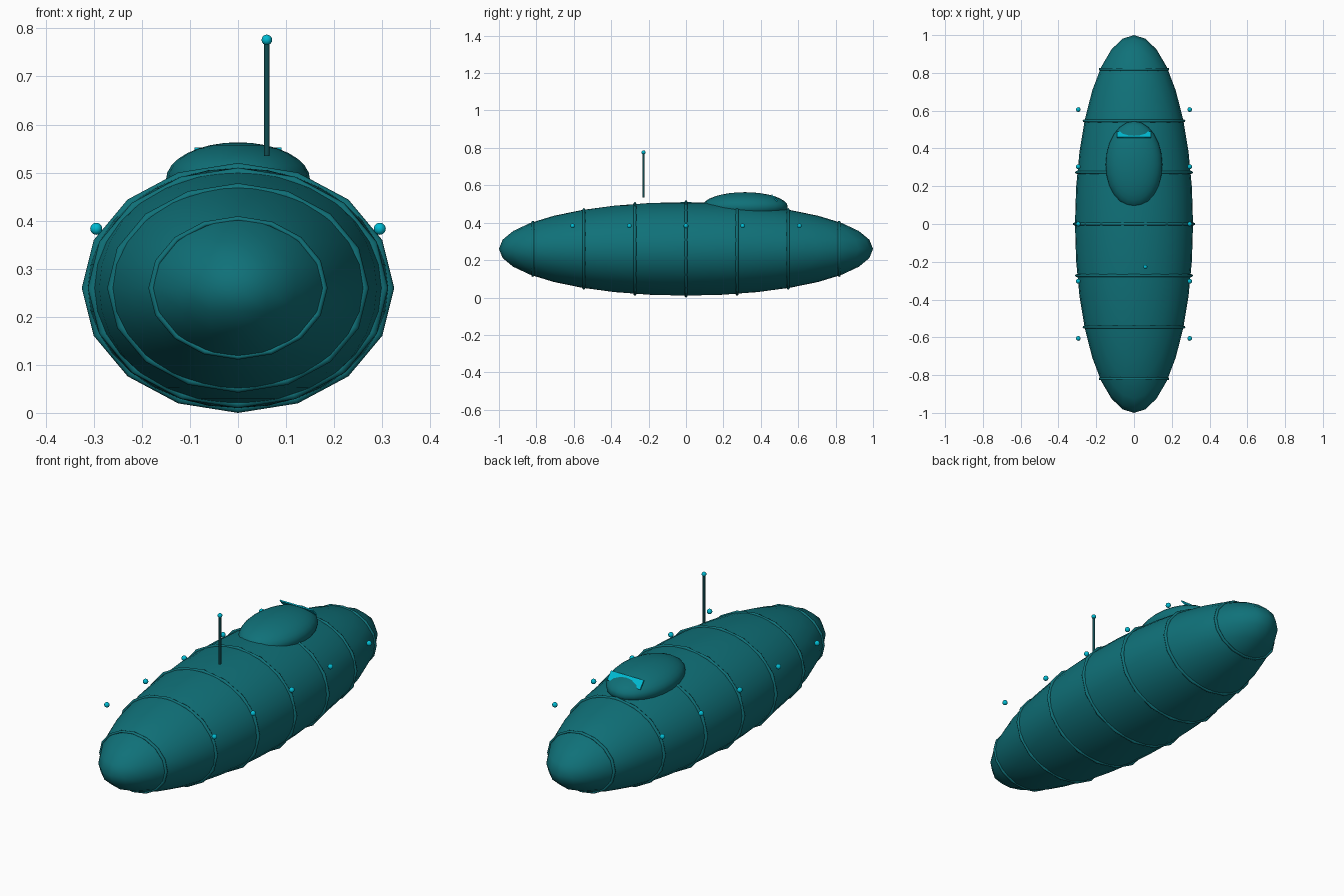
import bpy
import bmesh
import math
from mathutils import Matrix, Vector

cube = bpy.data.objects.get("Cube")
if cube:
    bpy.data.objects.remove(cube, do_unlink=True)


def material(name, color):
    mat = bpy.data.materials.new(name)
    mat.use_nodes = True
    mat.diffuse_color = (*color, 1)
    mat.node_tree.nodes["Principled BSDF"].inputs["Base Color"].default_value = (*color, 1)
    return mat


teal = material("deep teal", (0.005, 0.165, 0.19))
dark = material("dark teal", (0.005, 0.07, 0.08))
cyan = material("bright cyan", (0.0, 0.50, 0.65))


def finish(bm, name, mat, smooth=True):
    bmesh.ops.recalc_face_normals(bm, faces=bm.faces)
    mesh = bpy.data.meshes.new(name)
    bm.to_mesh(mesh)
    bm.free()
    mesh.materials.append(mat)
    for poly in mesh.polygons:
        poly.use_smooth = smooth
    obj = bpy.data.objects.new(name, mesh)
    bpy.context.collection.objects.link(obj)
    return obj


def ellipsoid(name, center, radii, mat, segments, rings):
    bm = bmesh.new()
    bmesh.ops.create_uvsphere(
        bm, u_segments=segments, v_segments=rings, radius=1,
        matrix=Matrix.LocRotScale(Vector(center), None, Vector(radii)))
    return finish(bm, name, mat)


HULL = Vector((0.3125, 1.0, 0.25))
MID = 0.26


def hull_ring(name, y, sides=16, tube=8):
    """Elliptical band following the hull section at y."""
    section = math.sqrt(1 - y * y)
    bm = bmesh.new()
    loops = []
    for i in range(sides):
        a = math.tau * i / sides
        loop = []
        for j in range(tube):
            b = math.tau * j / tube
            r = section * (1 + 0.04 * math.cos(b))
            loop.append(bm.verts.new((HULL.x * r * math.cos(a),
                                      y + 0.008 * math.sin(b),
                                      MID + HULL.z * r * math.sin(a))))
        loops.append(loop)
    for i in range(sides):
        p, q = loops[i], loops[(i + 1) % sides]
        for j in range(tube):
            k = (j + 1) % tube
            bm.faces.new((p[j], p[k], q[k], q[j]))
    return finish(bm, name, teal)


# Hull and its seam rings
ellipsoid("hull", (0, 0, MID), HULL, teal, 32, 16)
for i in range(-3, 4):
    hull_ring(f"hull_ring_{i + 4}", i * 0.273)

# Cockpit canopy
ellipsoid("canopy", (0, 0.315, 0.485), (0.15, 0.229, 0.078), teal, 24, 16)

# Sloped windshield plate, partly sunk into the canopy
top, low = Vector((0, 0.457, 0.55)), Vector((0, 0.487, 0.515))
slope = low - top
bm = bmesh.new()
bmesh.ops.create_cube(bm, size=1, matrix=Matrix.LocRotScale(
    (top + low) / 2,
    Matrix.Rotation(math.atan2(slope.z, slope.y), 3, "X"),
    Vector((0.18, slope.length, 0.006))))
finish(bm, "windshield", cyan, smooth=False)

# Antenna
bm = bmesh.new()
bmesh.ops.create_cone(bm, cap_ends=True, segments=8, radius1=0.006, radius2=0.006,
                      depth=0.24, matrix=Matrix.Translation((0.06, -0.227, 0.655)))
rod = finish(bm, "antenna_rod", dark)
for poly in rod.data.polygons:
    poly.use_smooth = len(poly.vertices) == 4
ellipsoid("antenna_tip", (0.06, -0.227, 0.776), (0.011,) * 3, cyan, 16, 8)

# Running lights along both flanks
for side, label in ((1, "left"), (-1, "right")):
    for i in range(-2, 3):
        ellipsoid(f"{label}_light_{i + 3}", (side * 0.295, i * 0.303, 0.383),
                  (0.0125,) * 3, cyan, 16, 8)
